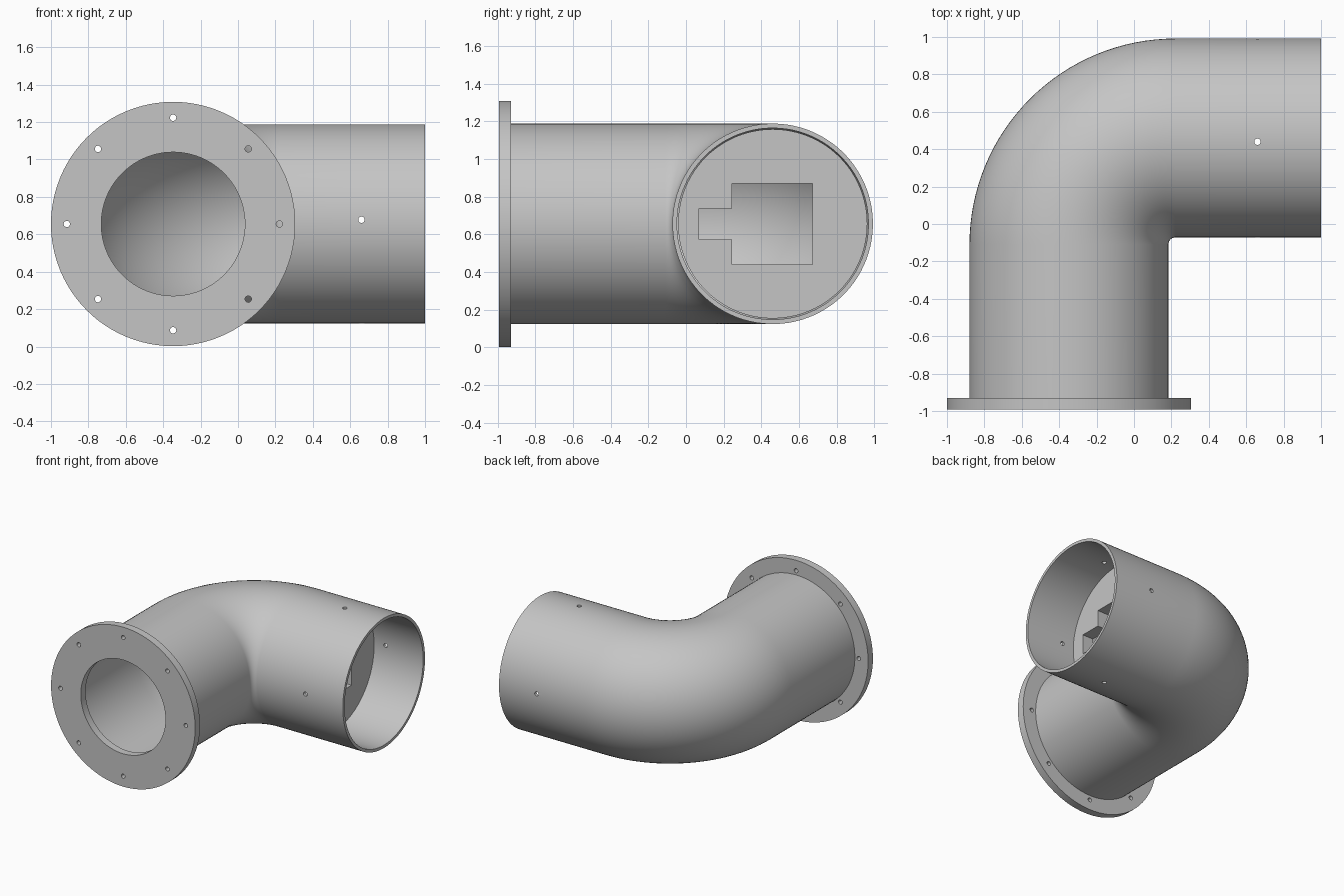
import bpy, bmesh, math
from mathutils import Vector, Matrix

cube = bpy.data.objects.get("Cube")
if cube:
    bpy.data.objects.remove(cube, do_unlink=True)

AXIS_X, AXIS_Y, AXIS_Z = -0.348, 0.46, 0.656   # axes of the two legs
OUTER, INNER = 0.532, 0.508                    # pipe radii
BEND = 0.57                                    # bend radius of the centre line
SIDES = 96

grey = bpy.data.materials.new("plain_grey")
grey.use_nodes = True
colour = (0.56, 0.56, 0.56, 1)
grey.diffuse_color = colour
grey.node_tree.nodes["Principled BSDF"].inputs["Base Color"].default_value = colour


def add_object(name, bm):
    bmesh.ops.recalc_face_normals(bm, faces=bm.faces)
    mesh = bpy.data.meshes.new(name)
    bm.to_mesh(mesh)
    bm.free()
    mesh.materials.append(grey)
    obj = bpy.data.objects.new(name, mesh)
    bpy.context.collection.objects.link(obj)
    return obj


def add_cylinder(bm, centre, radius, depth, axis, sides):
    turn = Vector((0, 0, 1)).rotation_difference(Vector(axis)).to_matrix().to_4x4()
    bmesh.ops.create_cone(bm, cap_ends=True, segments=sides, radius1=radius,
                          radius2=radius, depth=depth,
                          matrix=Matrix.Translation(centre) @ turn)


def cut(obj, bm):
    cutter = add_object("cutter", bm)
    cutter.hide_render = True
    mod = obj.modifiers.new("cut", 'BOOLEAN')
    mod.operation = 'DIFFERENCE'
    mod.solver = 'EXACT'
    mod.object = cutter
    bpy.context.view_layer.objects.active = obj
    bpy.ops.object.modifier_apply(modifier=mod.name)
    bpy.data.objects.remove(cutter, do_unlink=True)


def smooth(obj):
    bpy.ops.object.select_all(action='DESELECT')
    obj.select_set(True)
    bpy.context.view_layer.objects.active = obj
    bpy.ops.object.shade_smooth_by_angle(angle=math.radians(30))


# Elbow pipe: sweep a ring along two straight legs and a quarter bend
pivot = Vector((AXIS_X + BEND, AXIS_Y - BEND, AXIS_Z))
stations = [(Vector((AXIS_X, -0.932, AXIS_Z)), Vector((-1, 0, 0)))]
for i in range(33):
    a = math.radians(90) * i / 32
    out = Vector((-math.cos(a), math.sin(a), 0))
    stations.append((pivot + out * BEND, out))
for x in (0.6, 0.72, 1.0):
    stations.append((Vector((x, AXIS_Y, AXIS_Z)), Vector((0, 1, 0))))

bm = bmesh.new()
path = [(s, OUTER) for s in stations] + [(s, INNER) for s in reversed(stations)]
rings = []
for (centre, out), radius in path:
    ring = []
    for k in range(SIDES):
        t = math.tau * (k + 0.5) / SIDES
        ring.append(bm.verts.new(centre + radius * (out * math.cos(t)
                                                    + Vector((0, 0, math.sin(t))))))
    rings.append(ring)
for r, ring in enumerate(rings):
    following = rings[(r + 1) % len(rings)]
    for k in range(SIDES):
        n = (k + 1) % SIDES
        bm.faces.new((ring[k], ring[n], following[n], following[k]))
pipe = add_object("elbow_pipe", bm)

# Screw holes straight through the open end, vertical and horizontal
for centre, axis in (((0.66, 0.44, AXIS_Z), (0, 0, 1)),
                     ((0.66, AXIS_Y, 0.678), (0, 1, 0))):
    bm = bmesh.new()
    add_cylinder(bm, centre, 0.017, 1.4, axis, 20)
    cut(pipe, bm)
smooth(pipe)

# Mounting flange with its bore and a circle of bolt holes
flange_centre = Vector((-0.347, -0.96, 0.655))
bm = bmesh.new()
add_cylinder(bm, flange_centre, 0.653, 0.062, (0, 1, 0), SIDES)
flange = add_object("mounting_flange", bm)
bm = bmesh.new()
add_cylinder(bm, flange_centre, 0.384, 0.3, (0, 1, 0), SIDES)
for k in range(8):
    a = math.tau * k / 8
    offset = Vector((math.cos(a), 0, math.sin(a))) * 0.568
    add_cylinder(bm, flange_centre + offset, 0.017, 0.3, (0, 1, 0), 20)
cut(flange, bm)
smooth(flange)

# Inner plate recessed in the open end, with a stepped socket opening
PLATE_X, PLATE_DEPTH = 0.51, 0.1
bm = bmesh.new()
add_cylinder(bm, (PLATE_X, AXIS_Y, AXIS_Z), 0.502, PLATE_DEPTH, (1, 0, 0), SIDES)
plate = add_object("inner_plate", bm)
outline = [(0.07, 0.082), (0.245, 0.082), (0.245, 0.215), (0.67, 0.215)]
outline += [(y, -h) for y, h in reversed(outline)]
bm = bmesh.new()
face = bm.faces.new([bm.verts.new((PLATE_X - 0.2, y, AXIS_Z + h)) for y, h in outline])
extruded = bmesh.ops.extrude_face_region(bm, geom=[face])
bmesh.ops.translate(bm, vec=(0.4, 0, 0),
                    verts=[v for v in extruded["geom"] if isinstance(v, bmesh.types.BMVert)])
cut(plate, bm)
smooth(plate)
